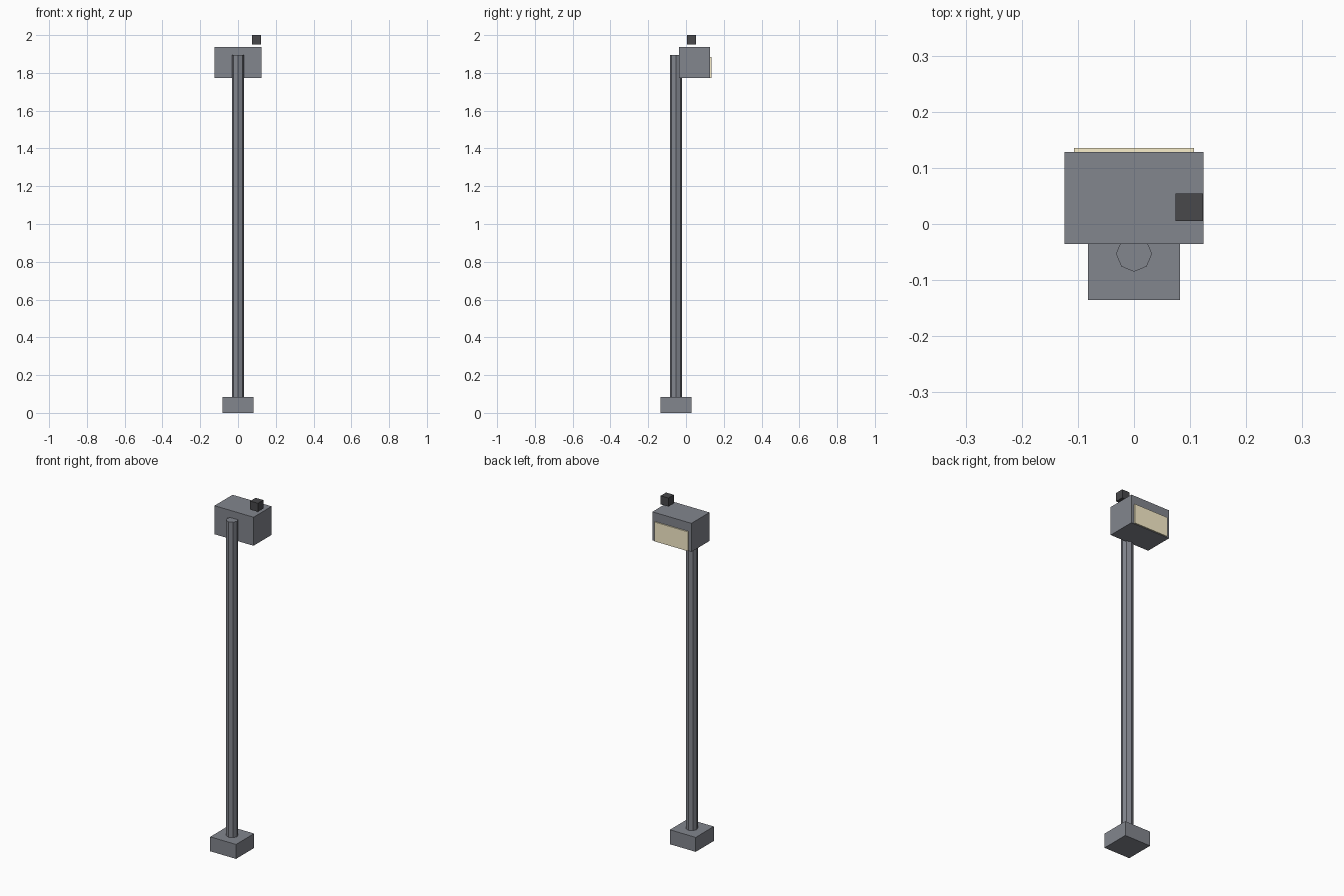
import bpy
import math

if "Cube" in bpy.data.objects:
    bpy.data.objects.remove(bpy.data.objects["Cube"])


def material(name, color):
    mat = bpy.data.materials.new(name)
    mat.diffuse_color = color
    mat.use_nodes = True
    mat.node_tree.nodes["Principled BSDF"].inputs["Base Color"].default_value = mat.diffuse_color
    return mat


def box(name, x, y, z, mat):
    """Box from (min, max) ranges on each axis."""
    center = [(a + b) / 2 for a, b in (x, y, z)]
    bpy.ops.mesh.primitive_cube_add(size=1, location=center)
    ob = bpy.context.object
    ob.name = name
    ob.scale = [b - a for a, b in (x, y, z)]
    bpy.ops.object.transform_apply(location=False, rotation=False, scale=True)
    ob.data.materials.append(mat)
    return ob


metal_mat = material("slate_metal", (0.225, 0.237, 0.27, 1))
lens_mat = material("warm_lens", (0.95, 0.86, 0.60, 1))
dark_mat = material("dark_plastic", (0.065, 0.065, 0.07, 1))

POLE_Y = -0.053

# Square foot
box("base", (-0.082, 0.082), (-0.135, 0.029), (0, 0.083), metal_mat)

# Eight-sided pole, a vertex facing the front
z0, z1 = 0.083, 1.895
bpy.ops.mesh.primitive_cylinder_add(vertices=8, radius=0.032, depth=z1 - z0,
                                    location=(0, POLE_Y, (z0 + z1) / 2))
pole = bpy.context.object
pole.name = "pole"
pole.data.materials.append(metal_mat)

# Lamp housing in front of the pole top
box("lamp_housing", (-0.124, 0.124), (-0.036, 0.128), (1.772, 1.936), metal_mat)

# Thin light panel on the back face
box("light_panel", (-0.107, 0.107), (0.128, 0.135), (1.774, 1.885), lens_mat)

# Small sensor floating just above the housing
box("sensor", (0.074, 0.123), (0.005, 0.054), (1.951, 2.0), dark_mat)
